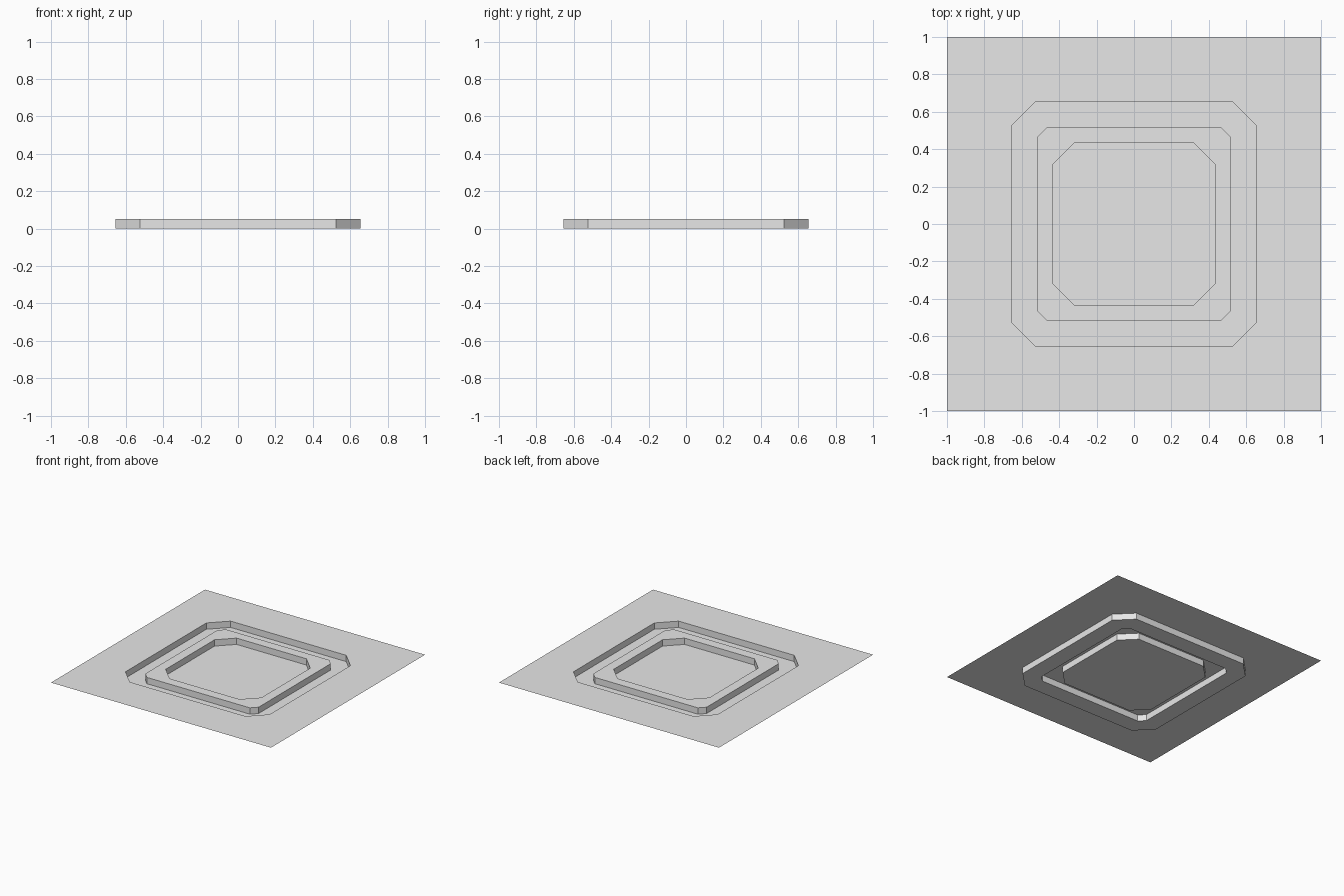
import bpy
import bmesh

cube = bpy.data.objects.get("Cube")
if cube:
    bpy.data.objects.remove(cube, do_unlink=True)

grey = bpy.data.materials.new("plain_grey")
grey.use_nodes = True
grey.diffuse_color = (0.8, 0.8, 0.8, 1)
grey.node_tree.nodes["Principled BSDF"].inputs["Base Color"].default_value = (0.8, 0.8, 0.8, 1)

TOP = 0.052
FLOOR = 0.0


def octagon(bm, half, flat, z):
    """Counter-clockwise square loop with cut corners; flat is half a straight side."""
    corners = []
    x, y, u, v = half, -flat, half, flat
    for _ in range(4):
        corners += [bm.verts.new((x, y, z)), bm.verts.new((u, v, z))]
        x, y, u, v = -y, x, -v, u
    return corners


def stepped_surface(name, profile, capped=False):
    """Join successive octagon loops, from the outside in."""
    bm = bmesh.new()
    loops = [octagon(bm, *step) for step in profile]
    for a, b in zip(loops, loops[1:]):
        for i in range(8):
            j = (i + 1) % 8
            bm.faces.new((a[i], a[j], b[j], b[i]))
    if capped:
        bm.faces.new(loops[-1])
    # The square rim has coincident corner points
    bmesh.ops.remove_doubles(bm, verts=bm.verts, dist=0.0001)
    mesh = bpy.data.meshes.new(name)
    bm.to_mesh(mesh)
    bm.free()
    mesh.materials.append(grey)
    obj = bpy.data.objects.new(name, mesh)
    bpy.context.collection.objects.link(obj)


# Half width and half straight side of each outline
rim = (1.0, 1.0)
channel_outer = (0.655, 0.525)
channel_inner = (0.515, 0.468)
pit = (0.435, 0.317)

# Thin square ground sheet around the channel
stepped_surface("ground_sheet", [(*rim, TOP), (*channel_outer, TOP)])

# Sunken channel with upright walls
stepped_surface("channel", [(*channel_outer, TOP), (*channel_outer, FLOOR),
                            (*channel_inner, FLOOR), (*channel_inner, TOP)])

# Raised ridge between the channel and the pit
stepped_surface("ridge_top", [(*channel_inner, TOP), (*pit, TOP)])

# Sunken centre with a flat floor
stepped_surface("centre_pit", [(*pit, TOP), (*pit, FLOOR)], capped=True)
